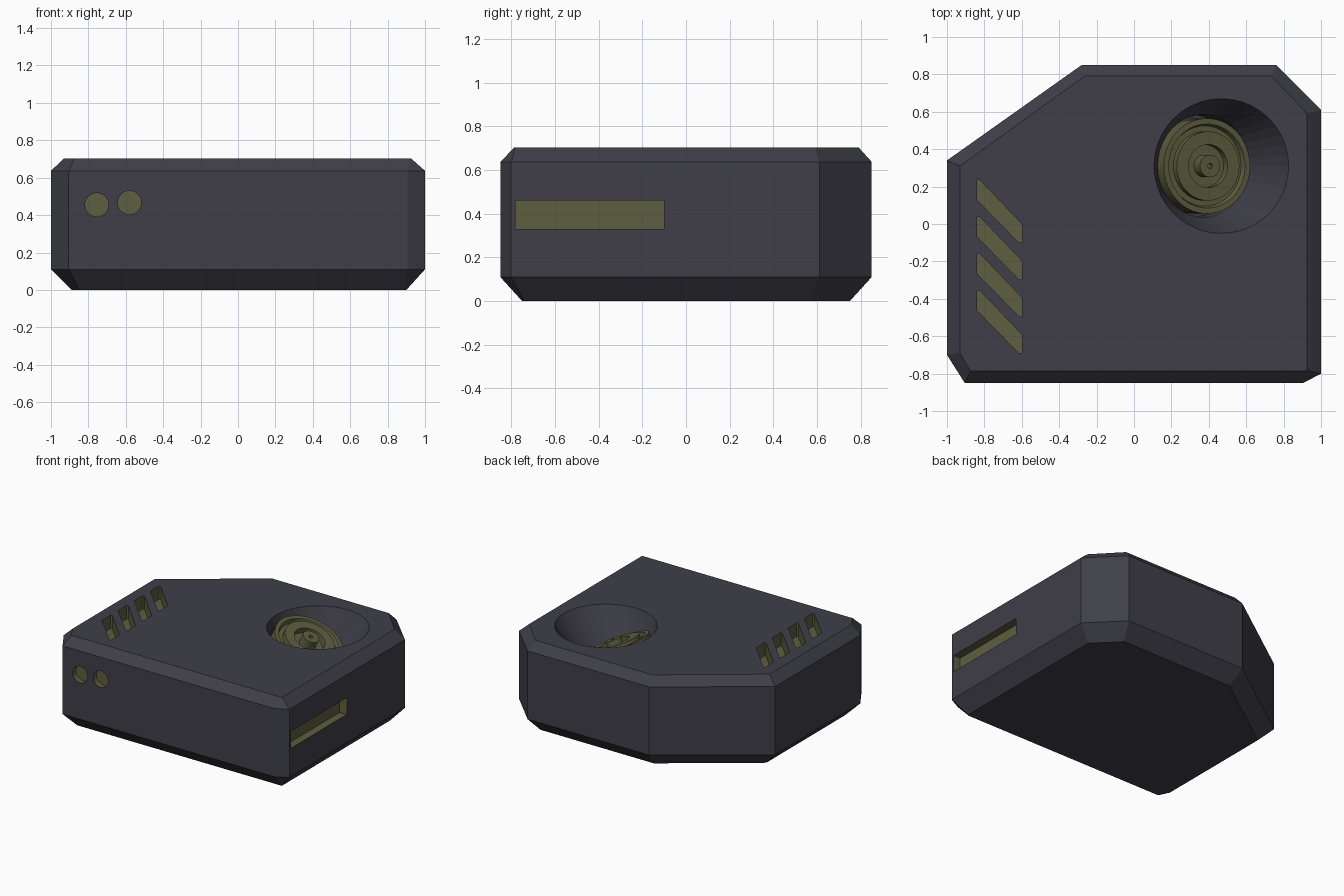
import bpy, bmesh
from math import sin, cos, pi, radians
from mathutils import Matrix, Vector

cube = bpy.data.objects.get("Cube")
if cube:
    bpy.data.objects.remove(cube, do_unlink=True)


def make_material(name, color):
    mat = bpy.data.materials.new(name)
    mat.use_nodes = True
    mat.diffuse_color = (*color, 1)
    bsdf = mat.node_tree.nodes["Principled BSDF"]
    bsdf.inputs["Base Color"].default_value = (*color, 1)
    bsdf.inputs["Roughness"].default_value = 0.8
    return mat


SHELL = make_material("dark slate", (0.050, 0.049, 0.066))
OLIVE = make_material("dull olive", (0.112, 0.112, 0.052))


def loft(name, rings, index=0):
    """Closed solid through a stack of equal-sized rings of points."""
    bm = bmesh.new()
    loops = [[bm.verts.new(p) for p in ring] for ring in rings]
    n = len(loops[0])
    for low, high in zip(loops, loops[1:]):
        for i in range(n):
            j = (i + 1) % n
            bm.faces.new((low[i], low[j], high[j], high[i]))
    bm.faces.new(loops[0][::-1])
    bm.faces.new(loops[-1])
    bmesh.ops.recalc_face_normals(bm, faces=bm.faces)
    for face in bm.faces:
        face.material_index = index
    mesh = bpy.data.meshes.new(name)
    bm.to_mesh(mesh)
    bm.free()
    mesh.materials.append(SHELL)
    mesh.materials.append(OLIVE)
    obj = bpy.data.objects.new(name, mesh)
    bpy.context.collection.objects.link(obj)
    return obj


def level(points, z):
    return [(x, y, z) for x, y in points]


def circle(radius, matrix, height=0.0, sides=40):
    return [matrix @ Vector((radius * cos(2 * pi * i / sides),
                             radius * sin(2 * pi * i / sides), height))
            for i in range(sides)]


# Chamfered housing
outline = [(-1, -.70), (-.905, -.85), (.905, -.85), (1, -.80),
           (1, .61), (.76, .85), (-.28, .85), (-1, .34)]
base = [(-.89, -.67), (-.85, -.75), (.885, -.75), (.90, -.74),
        (.90, .57), (.72, .75), (-.25, .75), (-.89, .29)]
lid = [(-.93, -.69), (-.875, -.785), (.92, -.785), (.925, -.782),
       (.925, .59), (.735, .79), (-.265, .79), (-.93, .31)]
housing = loft("housing", [level(base, 0), level(outline, .11),
                           level(outline, .637), level(lid, .703)])

cutters = []

# Oblique bowl leading into a tilted well
tilt = Matrix.Rotation(radians(25), 4, 'Y')
throat = Matrix.Translation((.375, .31, .52)) @ tilt
rim = Matrix.Translation((.467, .31, .703))
cutters.append(loft("bowl_cutter", [
    circle(.275, throat, -.17), circle(.275, throat),
    circle(.36, rim), circle(.36, rim, .1)]))

# Slanted vents on the lid
vent = [(-.84, .13), (-.615, -.10), (-.60, -.10), (-.60, 0),
        (-.825, .235), (-.84, .235)]
for k in range(4):
    shape = [(x, y - .197 * k) for x, y in vent]
    cutters.append(loft("vent_cutter", [level(shape, .60), level(shape, .8)], 1))

# Long port in the side wall
port = [(-.78, .33), (-.10, .33), (-.10, .46), (-.78, .46)]
cutters.append(loft("port_cutter", [[(x, y, z) for y, z in port]
                                    for x in (.94, 1.1)], 1))

# Two round sockets in the front wall
for x, z in ((-.755, .455), (-.58, .467)):
    face_front = Matrix.Translation((x, -.85, z)) @ Matrix.Rotation(pi / 2, 4, 'X')
    cutters.append(loft("socket_cutter", [circle(.063, face_front, -.04),
                                          circle(.063, face_front, .1)], 1))

# Cut all recesses and keep the result as plain mesh
for cutter in cutters:
    mod = housing.modifiers.new(cutter.name, 'BOOLEAN')
    mod.operation = 'DIFFERENCE'
    mod.solver = 'EXACT'
    mod.object = cutter
depsgraph = bpy.context.evaluated_depsgraph_get()
cut_mesh = bpy.data.meshes.new_from_object(housing.evaluated_get(depsgraph))
housing.modifiers.clear()
housing.data = cut_mesh
for cutter in cutters:
    bpy.data.objects.remove(cutter, do_unlink=True)

# Tilted nozzle with stepped concentric rings, turned as one profile
axis = Matrix.Translation((.39, .31, .58)) @ tilt
steps = [(.255, -.22), (.255, 0), (.225, 0), (.215, -.03), (.185, -.03),
         (.185, .015), (.115, .015), (.115, -.035), (.06, -.035),
         (.06, .04), (.014, .04), (.014, .02)]
nozzle = loft("nozzle", [circle(r, axis, h) for r, h in steps], 1)

# Smooth the turned part, keeping its steps crisp
for other in bpy.context.selected_objects:
    other.select_set(False)
nozzle.select_set(True)
bpy.context.view_layer.objects.active = nozzle
bpy.ops.object.shade_smooth_by_angle(angle=radians(30))
